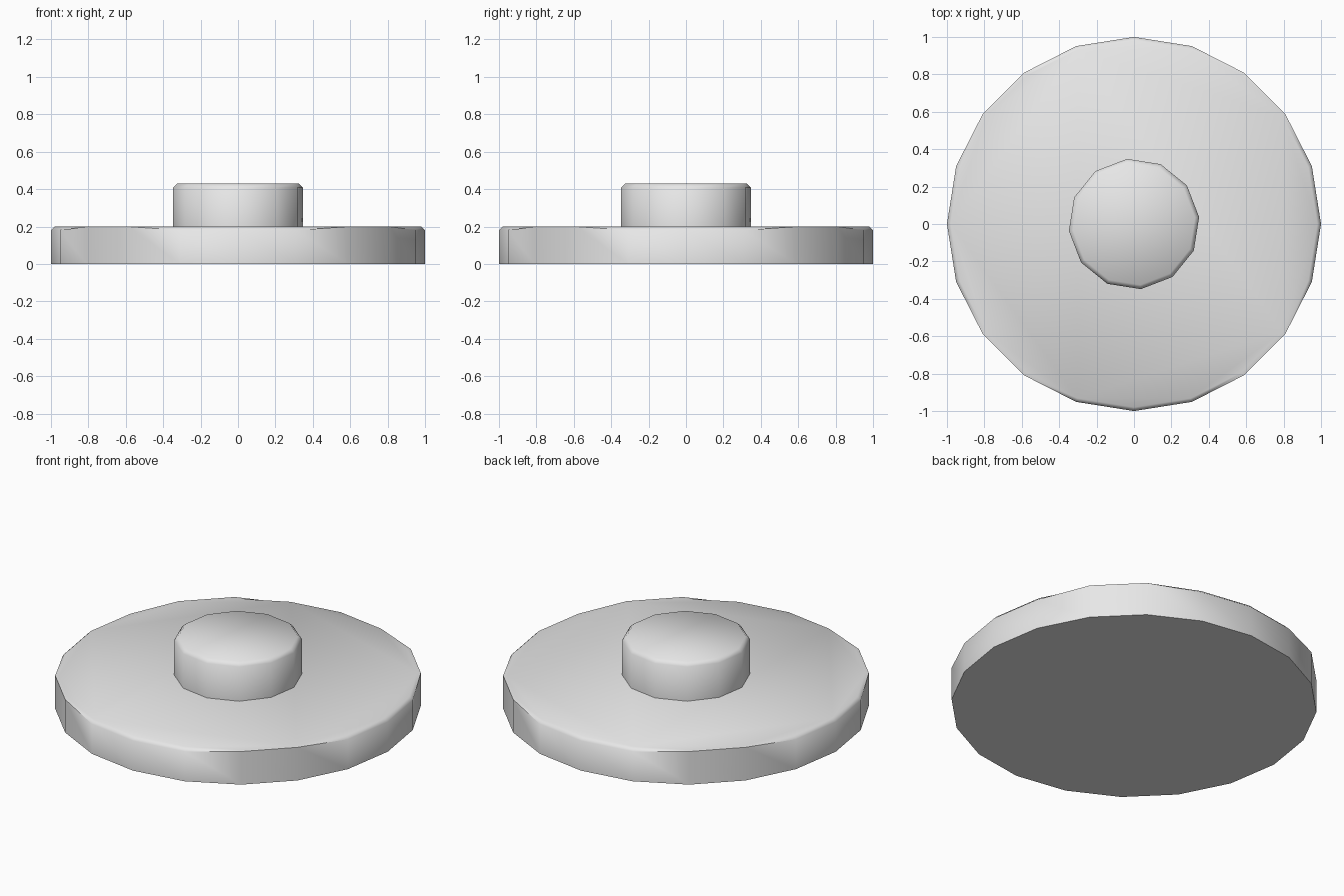
import bpy, bmesh, math
from mathutils import Matrix

if "Cube" in bpy.data.objects:
    bpy.data.objects.remove(bpy.data.objects["Cube"])

grey = bpy.data.materials.new("plain_grey")
grey.diffuse_color = (0.8, 0.8, 0.8, 1)
grey.use_nodes = True
grey.node_tree.nodes["Principled BSDF"].inputs["Base Color"].default_value = grey.diffuse_color


def bevelled_disc(name, sides, radius, z0, z1, bevel, turn):
    """Low-sided cylinder with a chamfered top rim; one corner lies at angle turn."""
    bm = bmesh.new()
    bmesh.ops.create_cone(bm, cap_ends=True, segments=sides,
                          radius1=radius, radius2=radius, depth=z1 - z0)
    corner = bm.verts[:][0].co
    spin = math.radians(turn) - math.atan2(corner.y, corner.x)
    bm.transform(Matrix.Translation((0, 0, (z0 + z1) / 2)) @ Matrix.Rotation(spin, 4, 'Z'))
    rim = [e for e in bm.edges if all(v.co.z > z1 - 1e-4 for v in e.verts)]
    bmesh.ops.bevel(bm, geom=rim, offset=bevel, offset_type='OFFSET',
                    segments=1, affect='EDGES')
    bmesh.ops.recalc_face_normals(bm, faces=bm.faces[:])
    mesh = bpy.data.meshes.new(name)
    bm.to_mesh(mesh)
    bm.free()
    mesh.materials.append(grey)
    obj = bpy.data.objects.new(name, mesh)
    bpy.context.collection.objects.link(obj)
    # smooth sides and chamfer, crisp bottom rim
    bpy.ops.object.select_all(action='DESELECT')
    obj.select_set(True)
    bpy.context.view_layer.objects.active = obj
    bpy.ops.object.shade_smooth_by_angle(angle=math.radians(60))
    return obj


# wide flat base
bevelled_disc("base_disc", 20, 1.0, 0.0, 0.2, 0.02, 0)
# central knob, slightly turned, seated in the base
bevelled_disc("center_knob", 12, 0.35, 0.19, 0.43, 0.022, 6)
